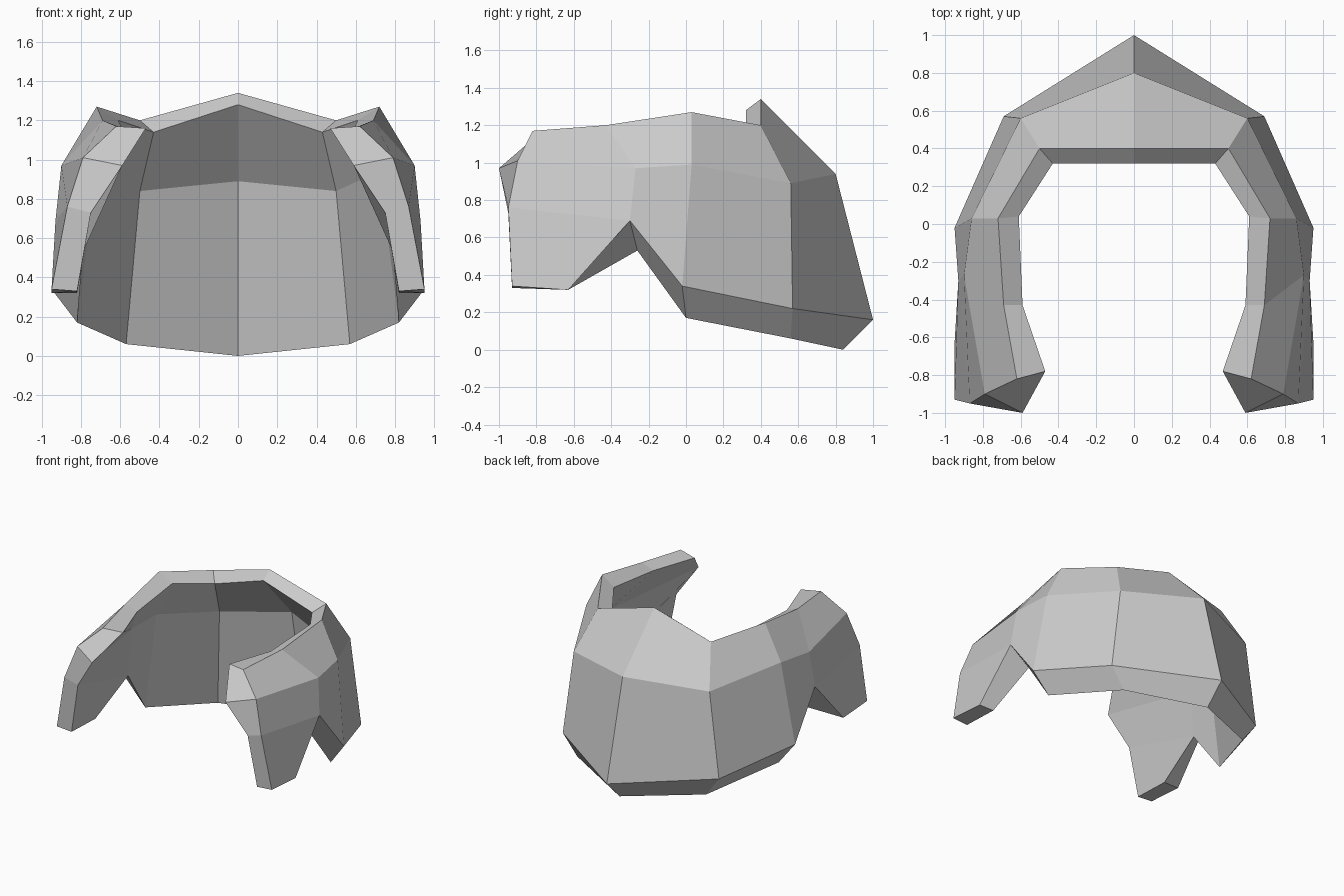
import bpy

if "Cube" in bpy.data.objects:
    bpy.data.objects.remove(bpy.data.objects["Cube"])

# Each column runs top to bottom, from the back centre round to the front tip.
# Every row pairs an outer point with its inner point.
columns = [
    [((0, .40, 1.34), (0, .32, 1.28)),            # back centre
     ((0, .80, .94), (0, .68, .89)),
     ((0, 1.0, .16), (0, .84, 0))],
    [((.50, .40, 1.20), (.43, .32, 1.14)),        # back corner
     ((.60, .56, .89), (.50, .48, .84)),
     ((.69, .57, .22), (.57, .56, .06))],
    [((.72, .03, 1.27), (.61, .04, 1.20)),        # side
     ((.86, .03, .99), (.72, .0, .94)),
     ((.95, -.02, .34), (.82, .0, .17))],
    [((.69, -.43, 1.20), (.59, -.43, 1.16)),      # notch
     ((.90, -.27, .97), (.76, -.26, .91)),
     ((.93, -.30, .69), (.79, -.26, .53)),
     ((.95, -.63, .32), (.82, -.63, .32))],
    [((.62, -.82, 1.17), (.47, -.78, 1.16)),      # front edge
     ((.79, -.90, 1.01), (.59, -1.0, .97)),
     ((.87, -.95, .76), (.75, -.95, .73)),
     ((.95, -.93, .34), (.82, -.93, .33))],
]

verts, index = [], {}
for c, column in enumerate(columns):
    for r, pair in enumerate(column):
        index[c, r] = len(verts)                  # inner point is index + 1
        verts.extend(pair)

# Outer surface
outer = []
for c in range(len(columns) - 1):
    for r in range(min(len(columns[c]), len(columns[c + 1])) - 1):
        outer.append((index[c, r], index[c + 1, r],
                      index[c + 1, r + 1], index[c, r + 1]))

# Inner surface, then the rim joining both along every open edge
faces = outer + [tuple(v + 1 for v in reversed(f)) for f in outer]
edges = {(f[k], f[(k + 1) % 4]) for f in outer for k in range(4)}
for a, b in sorted(edges):
    on_centre = verts[a][0] == 0 and verts[b][0] == 0
    if (b, a) not in edges and not on_centre:
        faces.append((b, a, a + 1, b + 1))

mesh = bpy.data.meshes.new("hair_shell")
mesh.from_pydata(verts, [], faces)
mesh.update()
hair = bpy.data.objects.new("hair_shell", mesh)
bpy.context.collection.objects.link(hair)

# Left half
mirror = hair.modifiers.new("mirror", 'MIRROR')
mirror.use_clip = True
mirror.merge_threshold = 0.001

grey = bpy.data.materials.new("light_grey")
grey.diffuse_color = (.6, .6, .6, 1)
grey.use_nodes = True
grey.node_tree.nodes["Principled BSDF"].inputs["Base Color"].default_value = grey.diffuse_color
mesh.materials.append(grey)
